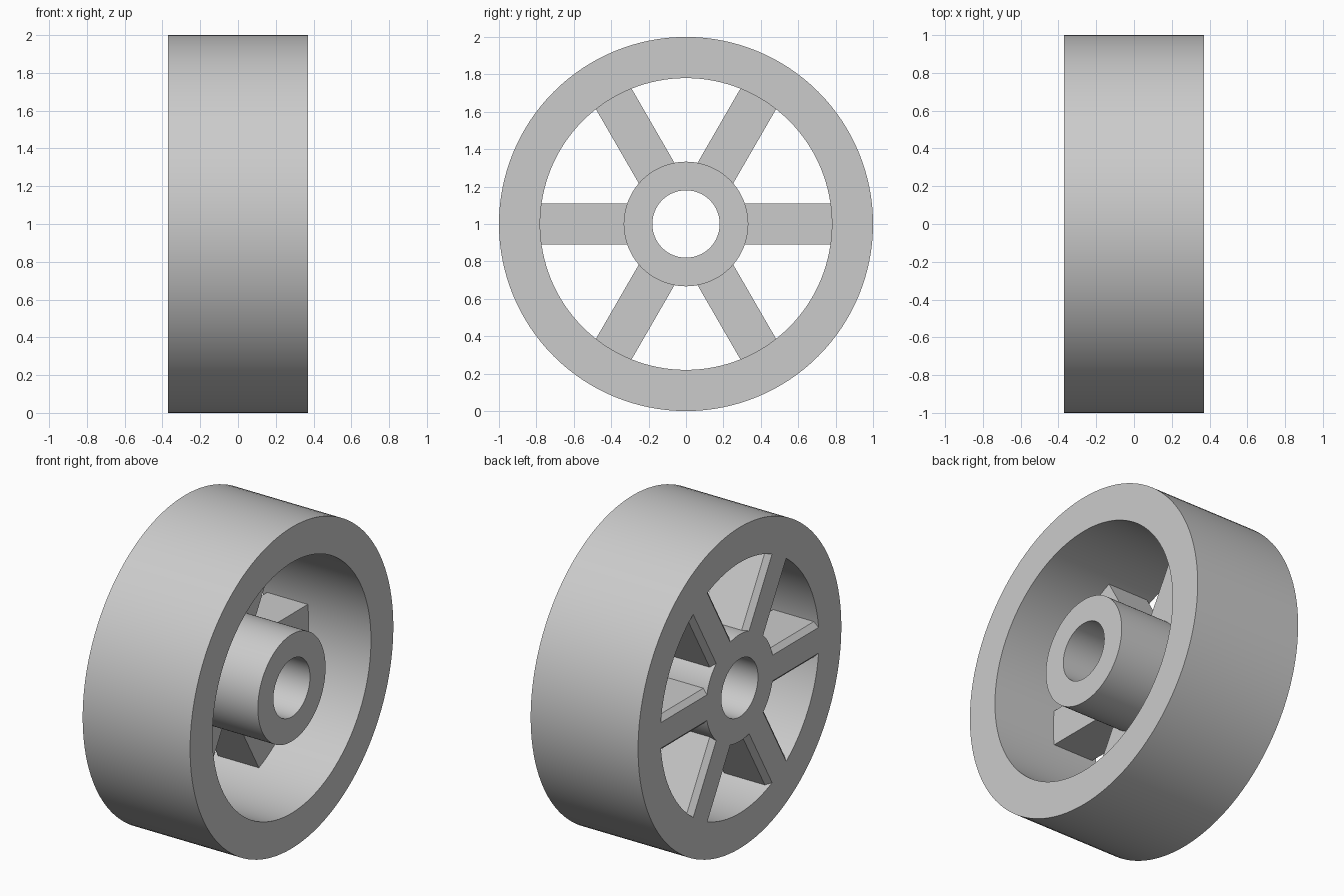
import bpy, bmesh, math
from mathutils import Matrix

cube = bpy.data.objects.get("Cube")
if cube:
    bpy.data.objects.remove(cube)

HALF = 0.37          # half width of the wheel along x
CENTRE = Matrix.Translation((0, 0, 1))

grey = bpy.data.materials.new("light_grey")
grey.use_nodes = True
colour = (0.6, 0.6, 0.6, 1)
grey.diffuse_color = colour
grey.node_tree.nodes["Principled BSDF"].inputs["Base Color"].default_value = colour


def finish(name, bm, smooth=False):
    bmesh.ops.recalc_face_normals(bm, faces=bm.faces)
    mesh = bpy.data.meshes.new(name)
    bm.to_mesh(mesh)
    bm.free()
    mesh.materials.append(grey)
    obj = bpy.data.objects.new(name, mesh)
    bpy.context.collection.objects.link(obj)
    obj.matrix_world = CENTRE
    if smooth:
        bpy.ops.object.select_all(action='DESELECT')
        obj.select_set(True)
        bpy.context.view_layer.objects.active = obj
        bpy.ops.object.shade_smooth_by_angle(angle=math.radians(30))
    return obj


def ring(name, inner, outer, steps=128):
    """Square-edged tube around the x axis."""
    bm = bmesh.new()
    corners = [(-HALF, 0, inner), (HALF, 0, inner), (HALF, 0, outer), (-HALF, 0, outer)]
    verts = [bm.verts.new(c) for c in corners]
    edges = [bm.edges.new((verts[i], verts[(i + 1) % 4])) for i in range(4)]
    bmesh.ops.spin(bm, geom=verts + edges, cent=(0, 0, 0), axis=(1, 0, 0),
                   angle=math.tau, steps=steps, use_duplicate=False)
    bmesh.ops.remove_doubles(bm, verts=bm.verts, dist=0.0001)
    return finish(name, bm, smooth=True)


def spoke(name, angle):
    """Thick bar beside one face of the wheel, chamfered on its outer edges."""
    half, bevel, inside = 0.11, 0.03, -0.06
    start, end = 0.30, 0.79
    profile = [(-HALF, half - bevel), (-HALF + bevel, half), (inside, half)]
    profile += [(x, -z) for x, z in reversed(profile)]
    bm = bmesh.new()
    face = bm.faces.new([bm.verts.new((x, start, z)) for x, z in profile])
    out = bmesh.ops.extrude_face_region(bm, geom=[face])
    moved = [g for g in out["geom"] if isinstance(g, bmesh.types.BMVert)]
    bmesh.ops.translate(bm, verts=moved, vec=(0, end - start, 0))
    if face.is_valid and len(bm.faces) < len(profile) + 2:
        bm.faces.new([v for v in face.verts])
    bmesh.ops.rotate(bm, verts=bm.verts, cent=(0, 0, 0),
                     matrix=Matrix.Rotation(angle, 3, 'X'))
    return finish(name, bm)


# Rim and hub share the full width
ring("rim", 0.78, 1.0)
ring("hub", 0.18, 0.333)

# Six spokes, two of them level
for i in range(6):
    spoke(f"spoke_{i + 1}", i * math.tau / 6)
